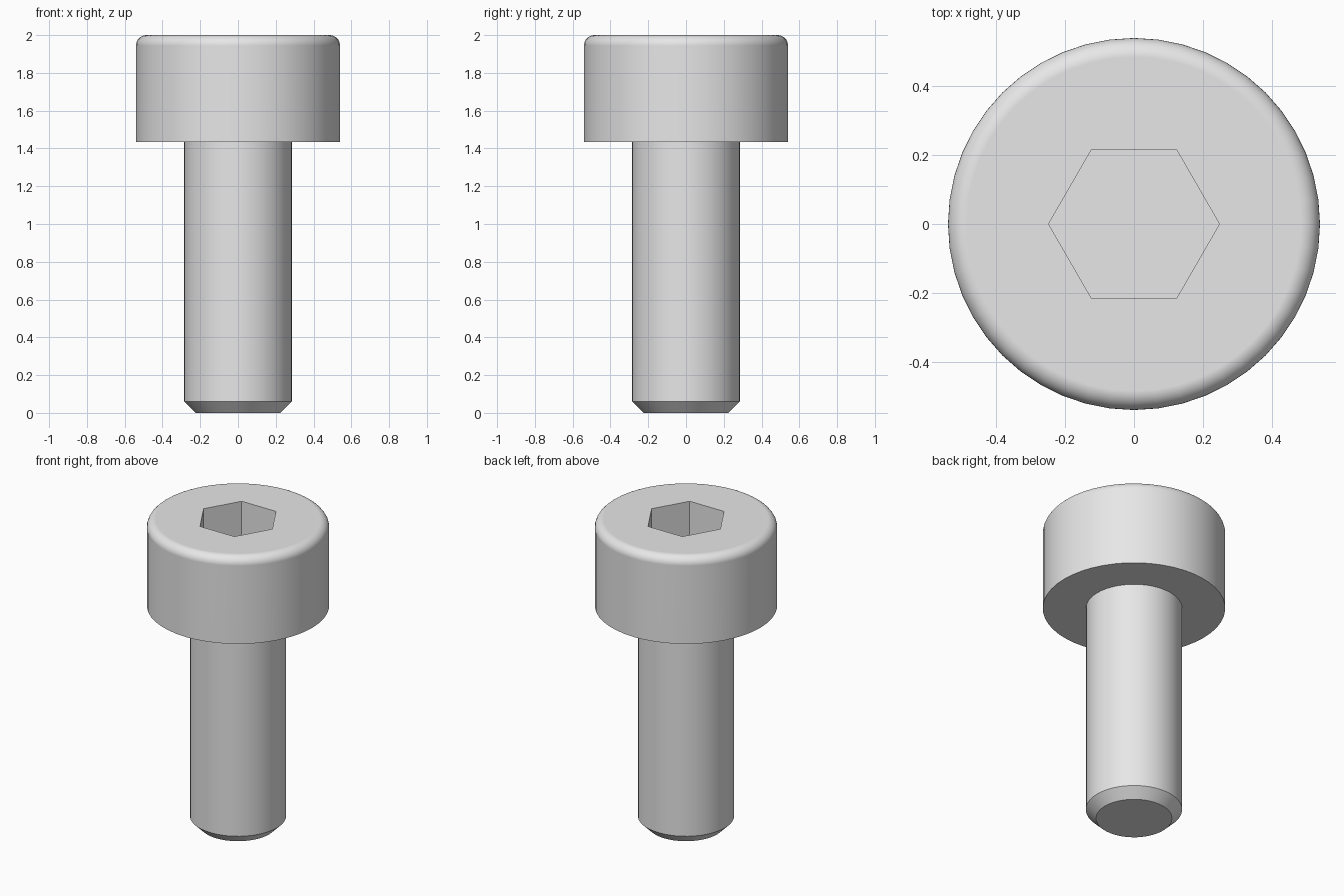
import bpy
import bmesh
from math import cos, sin, pi, radians

SIDES = 48
HEAD_R, SHANK_R, TIP_R = 0.54, 0.285, 0.225
HEAD_BASE, TOP, CHAMFER = 1.435, 2.0, 0.06
FILLET, FILLET_STEPS = 0.055, 8
HEX_R, HEX_DEPTH = 0.248, 0.28

cube = bpy.data.objects.get("Cube")
if cube:
    bpy.data.objects.remove(cube, do_unlink=True)

steel = bpy.data.materials.new("steel_grey")
steel.use_nodes = True
steel.diffuse_color = (0.8, 0.8, 0.8, 1)
steel.node_tree.nodes["Principled BSDF"].inputs["Base Color"].default_value = (0.8, 0.8, 0.8, 1)


def ring(bm, radius, z, sides=SIDES):
    return [bm.verts.new((radius * cos(2 * pi * i / sides),
                          radius * sin(2 * pi * i / sides), z))
            for i in range(sides)]


def skin(bm, lower, upper):
    n = len(lower)
    for i in range(n):
        j = (i + 1) % n
        bm.faces.new((lower[i], lower[j], upper[j], upper[i]))


def revolve(bm, profile):
    rings = [ring(bm, r, z) for r, z in profile]
    for lower, upper in zip(rings, rings[1:]):
        skin(bm, lower, upper)
    return rings


def finish(bm, name):
    mesh = bpy.data.meshes.new(name)
    bm.to_mesh(mesh)
    bm.free()
    mesh.materials.append(steel)
    obj = bpy.data.objects.new(name, mesh)
    bpy.context.collection.objects.link(obj)
    bpy.ops.object.select_all(action="DESELECT")
    obj.select_set(True)
    bpy.context.view_layer.objects.active = obj
    bpy.ops.object.shade_smooth_by_angle(angle=radians(30))
    # Keep the flat faces flat beside the rounded rim
    weighted = obj.modifiers.new("weighted_normals", "WEIGHTED_NORMAL")
    weighted.keep_sharp = True


# Shank with a chamfered tip
bm = bmesh.new()
rings = revolve(bm, [(TIP_R, 0), (SHANK_R, CHAMFER), (SHANK_R, HEAD_BASE)])
bm.faces.new(rings[0][::-1])
finish(bm, "shank")

# Head: flat underside, straight wall and rounded top rim
bm = bmesh.new()
profile = [(SHANK_R, HEAD_BASE), (HEAD_R, HEAD_BASE)]
for i in range(FILLET_STEPS + 1):
    a = pi / 2 * i / FILLET_STEPS
    profile.append((HEAD_R - FILLET + FILLET * cos(a), TOP - FILLET + FILLET * sin(a)))
rim = revolve(bm, profile)[-1]

# Flat top, split into one face for each side of the hexagon
mouth = ring(bm, HEX_R, TOP, 6)
step = SIDES // 6
for i in range(6):
    arc = [rim[(i * step + k) % SIDES] for k in range(step + 1)]
    bm.faces.new(arc + [mouth[(i + 1) % 6], mouth[i]])

# Hexagonal socket walls and floor
floor = ring(bm, HEX_R, TOP - HEX_DEPTH, 6)
skin(bm, mouth, floor)
bm.faces.new(floor)
finish(bm, "socket_head")
